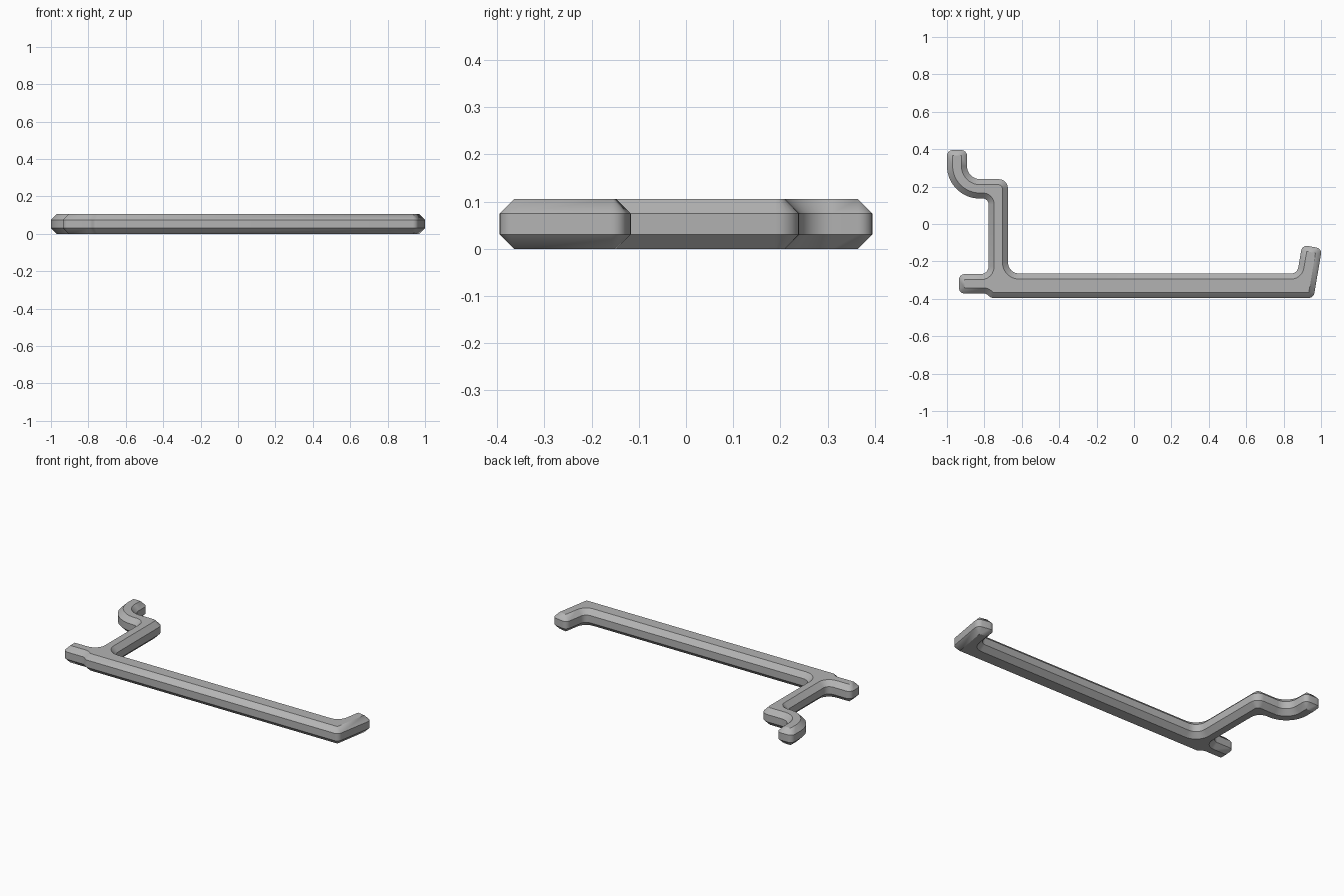
import bpy, bmesh, math
from mathutils import Vector

if "Cube" in bpy.data.objects:
    bpy.data.objects.remove(bpy.data.objects["Cube"])

HEIGHT = 0.105
BEVEL = 0.03

# Outline corners, counter-clockwise: x, y, fillet radius
CORNERS = [
    (-0.936, -0.372, 0.03), (-0.79, -0.372, 0.03), (-0.765, -0.395, 0.03),  # short arm
    (0.96, -0.395, 0.03), (1.005, -0.131, 0.03), (0.899, -0.112, 0.03),     # slanted prong
    (0.873, -0.265, 0.04), (-0.674, -0.265, 0.06),                         # long bar
    (-0.674, 0.24, 0.05), (-0.893, 0.24, 0.07),                            # post
    (-0.893, 0.395, 0.03), (-1, 0.395, 0.03), (-1, 0.136, 0.175),          # curved hook
    (-0.778, 0.136, 0.03), (-0.778, -0.268, 0.04), (-0.936, -0.268, 0.03),
]


def rounded_outline(corners):
    """Return fillet points paired with their outward normals."""
    result = []
    count = len(corners)
    for i, (x, y, radius) in enumerate(corners):
        corner = Vector((x, y))
        before = (corner - Vector(corners[i - 1][:2])).normalized()
        after = (Vector(corners[(i + 1) % count][:2]) - corner).normalized()
        turn = math.atan2(before.cross(after), before.dot(after))
        side = 1 if turn > 0 else -1
        start = corner - before * radius * math.tan(abs(turn) / 2)
        normal = Vector((before.y, -before.x))
        centre = start - normal * radius * side
        angle = math.atan2(normal.y, normal.x)
        steps = max(3, round(abs(turn) * (8 if radius > 0.06 else 4)))
        for k in range(steps + 1):
            a = angle + turn * k / steps
            n = Vector((math.cos(a), math.sin(a)))
            result.append((centre + n * radius * side, n))
    return result


# Chamfered slab: inset bottom, two full-size rings, inset top
outline = rounded_outline(CORNERS)
bm = bmesh.new()
rings = []
for z, inset in ((0, BEVEL), (BEVEL, 0), (HEIGHT - BEVEL, 0), (HEIGHT, BEVEL)):
    rings.append([bm.verts.new((*(p - n * inset), z)) for p, n in outline])
for low, high in zip(rings, rings[1:]):
    for i in range(len(outline)):
        j = (i + 1) % len(outline)
        bm.faces.new((low[i], low[j], high[j], high[i]))
bm.faces.new(rings[0][::-1])
bm.faces.new(rings[-1])
bmesh.ops.remove_doubles(bm, verts=bm.verts, dist=0.0005)
bmesh.ops.recalc_face_normals(bm, faces=bm.faces)

mesh = bpy.data.meshes.new("hooked_bar")
bm.to_mesh(mesh)
bm.free()
bar = bpy.data.objects.new("hooked_bar", mesh)
bpy.context.collection.objects.link(bar)

# Plain grey
grey = bpy.data.materials.new("plain grey")
grey.use_nodes = True
colour = (0.45, 0.45, 0.45, 1)
grey.diffuse_color = colour
grey.node_tree.nodes["Principled BSDF"].inputs["Base Color"].default_value = colour
mesh.materials.append(grey)

bpy.context.view_layer.objects.active = bar
bar.select_set(True)
bpy.ops.object.shade_smooth_by_angle(angle=math.radians(32))
